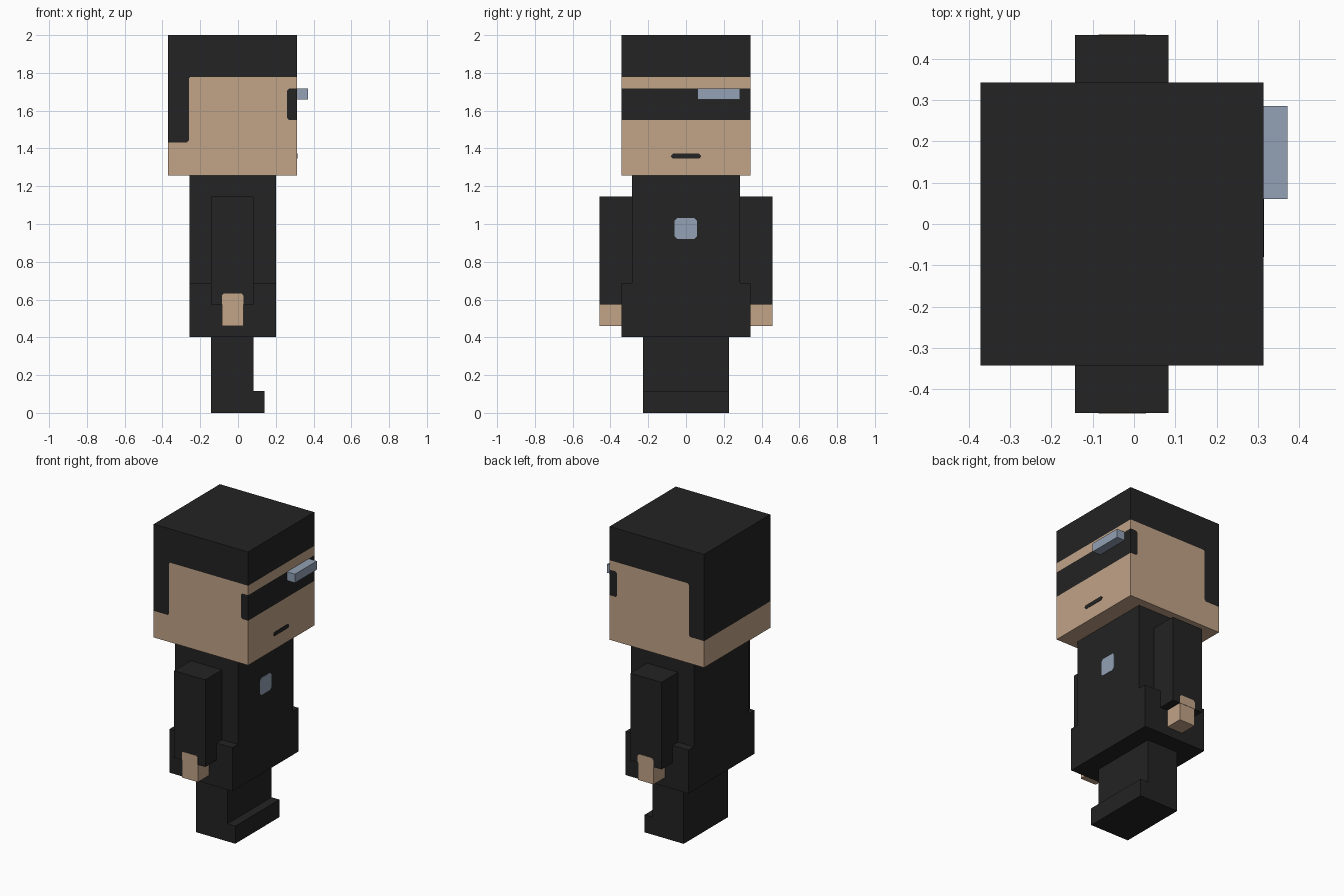
import bpy
import bmesh
from mathutils import Vector

if "Cube" in bpy.data.objects:
    bpy.data.objects.remove(bpy.data.objects["Cube"], do_unlink=True)


def make_material(name, rgb):
    """Flat material from 0-255 sRGB values."""
    linear = [((c / 255 + 0.055) / 1.055) ** 2.4 for c in rgb] + [1.0]
    mat = bpy.data.materials.new(name)
    mat.use_nodes = True
    mat.diffuse_color = linear
    mat.node_tree.nodes["Principled BSDF"].inputs["Base Color"].default_value = linear
    return mat


black = make_material("soft black", (35, 35, 35))
skin = make_material("tan skin", (194, 163, 135))
steel = make_material("blue grey metal", (147, 161, 181))


def prism(name, mat, profile, axis, low, high):
    """Extrude a profile along y (profile in x, z) or along x (profile in y, z)."""
    def place(a, b, depth):
        return (a, depth, b) if axis == "y" else (depth, a, b)

    bm = bmesh.new()
    face = bm.faces.new([bm.verts.new(place(a, b, low)) for a, b in profile])
    result = bmesh.ops.extrude_face_region(bm, geom=[face])
    moved = [v for v in result["geom"] if isinstance(v, bmesh.types.BMVert)]
    bmesh.ops.translate(bm, verts=moved, vec=Vector(place(0, 0, high - low)))
    bmesh.ops.recalc_face_normals(bm, faces=bm.faces)
    mesh = bpy.data.meshes.new(name)
    bm.to_mesh(mesh)
    bm.free()
    mesh.materials.append(mat)
    obj = bpy.data.objects.new(name, mesh)
    bpy.context.collection.objects.link(obj)
    return obj


def box(name, mat, x, y, z):
    rect = [(x[0], z[0]), (x[1], z[0]), (x[1], z[1]), (x[0], z[1])]
    return prism(name, mat, rect, "y", *y)


def clipped(a0, a1, b0, b1, c):
    """Rectangle with its corners cut by c."""
    return [(a0 + c, b0), (a1 - c, b0), (a1, b0 + c), (a1, b1 - c),
            (a1 - c, b1), (a0 + c, b1), (a0, b1 - c), (a0, b0 + c)]


# Head: hair, face and eye band interlock as side profiles of one block
BACK, FRONT, HALF = -0.371, 0.313, 0.342
CHIN, TOP = 1.258, 2.0
hair_edge = [(BACK, 1.432), (-0.27, 1.432), (-0.26, 1.442),
             (-0.26, 1.77), (-0.252, 1.779), (FRONT, 1.779)]
band_edge = [(FRONT, 1.717), (0.27, 1.717), (0.26, 1.705),
             (0.26, 1.562), (0.27, 1.55), (FRONT, 1.55)]
prism("hair", black, hair_edge + [(FRONT, TOP), (BACK, TOP)], "y", -HALF, HALF)
prism("face", skin, hair_edge + band_edge + [(FRONT, CHIN), (BACK, CHIN)], "y", -HALF, HALF)
prism("eye_band", black, band_edge, "y", -HALF, HALF)
box("eye_band_plate", steel, (FRONT, 0.371), (0.06, 0.286), (1.66, 1.717))
prism("mouth", black, clipped(-0.08, 0.08, 1.346, 1.372, 0.01), "x", FRONT - 0.002, FRONT + 0.002)

# Body
CHEST = 0.2
box("torso", black, (-0.257, CHEST), (-0.285, 0.285), (0.685, CHIN))
box("coat_skirt", black, (-0.257, CHEST), (-HALF, HALF), (0.403, 0.688))
prism("chest_badge", steel, clipped(-0.06, 0.057, 0.92, 1.033, 0.014), "x", CHEST - 0.002, CHEST + 0.002)

# Legs and feet share one L-shaped profile
leg = [(-0.143, 0), (0.14, 0), (0.14, 0.115), (0.083, 0.115), (0.083, 0.404), (-0.143, 0.404)]
prism("legs", black, leg, "y", -0.228, 0.228)

# Arms and hands, with the hand colour running up the cuff
SLEEVE, OUT = 0.575, 0.457
cuff = [(-0.086, SLEEVE), (0.029, SLEEVE), (0.029, 0.621),
        (0.019, 0.632), (-0.076, 0.632), (-0.086, 0.621)]
for side, s in (("left", 1), ("right", -1)):
    def span(a, b):
        return sorted((s * a, s * b))

    box(side + "_arm", black, (-0.143, 0.083), span(0.285, OUT), (SLEEVE, 1.145))
    box(side + "_hand", skin, (-0.086, 0.029), span(HALF, OUT), (0.461, SLEEVE))
    prism(side + "_cuff_patch", skin, cuff, "y", *span(OUT - 0.002, OUT + 0.002))
